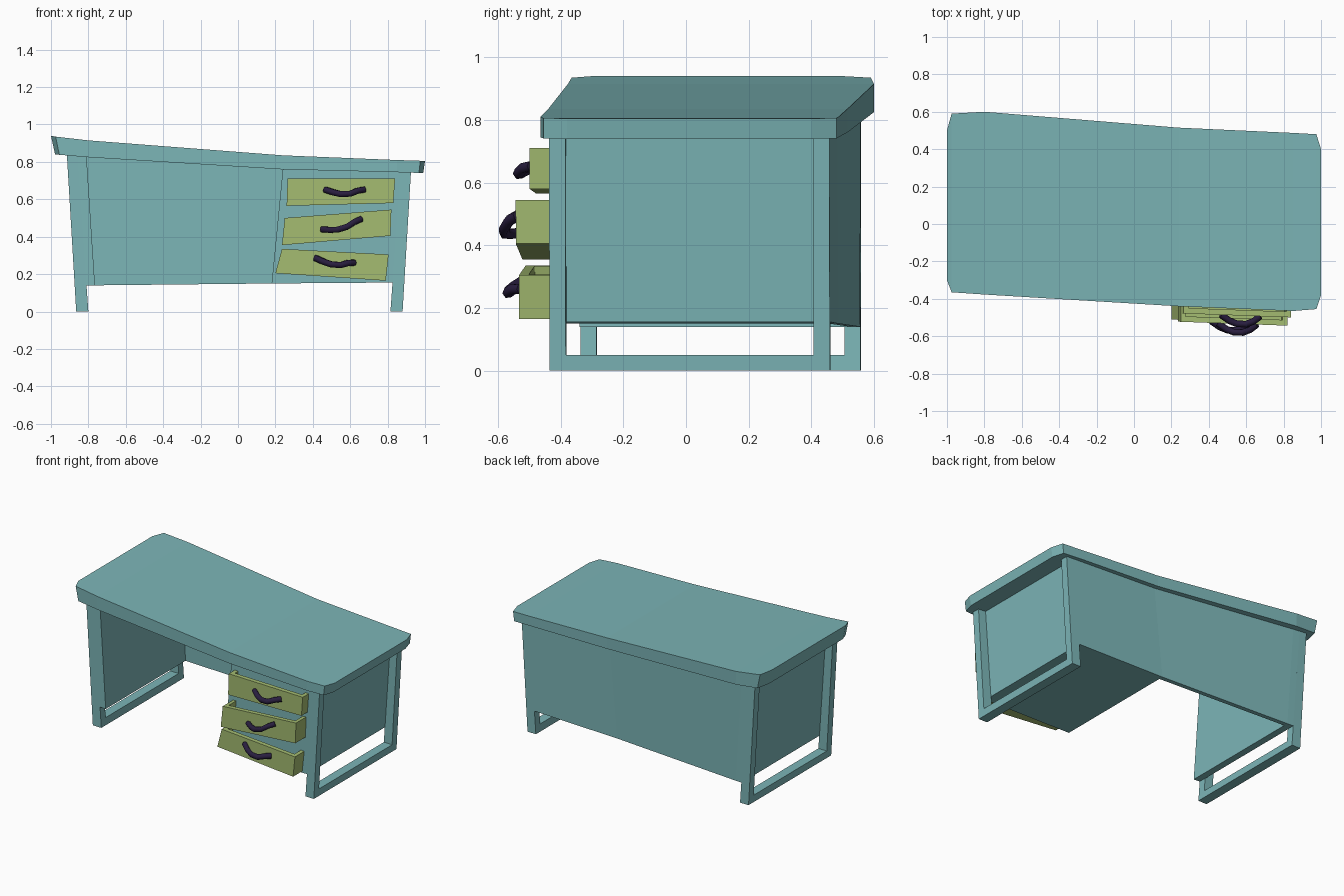
import bpy, bmesh
from mathutils import Vector

if "Cube" in bpy.data.objects:
    bpy.data.objects.remove(bpy.data.objects["Cube"])

def material(name, rgb):
    m = bpy.data.materials.new(name)
    m.diffuse_color = (*rgb, 1)
    m.use_nodes = True
    m.node_tree.nodes["Principled BSDF"].inputs["Base Color"].default_value = m.diffuse_color
    return m

TEAL = material("teal_paint", (0.20, 0.46, 0.47))
GREEN = material("green_paint", (0.37, 0.50, 0.165))
DARK = material("dark_handle", (0.022, 0.013, 0.05))

# The whole desk is sheared backwards towards its left end
SHEAR = [(-1, .115), (-.8, .1125), (.24, .0375), (1, .01)]

def dy(x):
    for (x0, a), (x1, b) in zip(SHEAR, SHEAR[1:]):
        if x <= x1:
            return a + (b - a) * (x - x0) / (x1 - x0)
    return SHEAR[-1][1]

def finish(bm, name, mat):
    bmesh.ops.recalc_face_normals(bm, faces=bm.faces)
    me = bpy.data.meshes.new(name)
    bm.to_mesh(me)
    bm.free()
    me.materials.append(mat)
    ob = bpy.data.objects.new(name, me)
    bpy.context.collection.objects.link(ob)
    return ob

def prisms(name, mat, pieces):
    """Each piece: (front-view profile, front y, back y), following the shear."""
    bm = bmesh.new()
    for prof, y0, y1 in pieces:
        f = [bm.verts.new((x, y0 + dy(x), z)) for x, z in prof]
        b = [bm.verts.new((x, y1 + dy(x), z)) for x, z in prof]
        bm.faces.new(f)
        bm.faces.new(b)
        n = len(f)
        for i in range(n):
            j = (i + 1) % n
            bm.faces.new((f[i], f[j], b[j], b[i]))
    return finish(bm, name, mat)

# Sloping top: stations of x, bottom x, front y, back y, top z, bottom z
STATIONS = [(-1, -.978, -.30, .50, .94, .84), (-.975, -.955, -.365, .59, .935, .838),
            (-.8, -.8, -.377, .60, .915, .825), (.24, .24, -.44, .515, .835, .76),
            (.85, .85, -.465, .487, .81, .745), (.975, .967, -.455, .48, .806, .741),
            (1, .99, -.38, .40, .805, .74)]
bm = bmesh.new()
rings = [[bm.verts.new(p) for p in ((x, f, t), (x, b, t), (xb, b, u), (xb, f, u))]
         for x, xb, f, b, t, u in STATIONS]
for r, s in zip(rings, rings[1:]):
    for i in range(4):
        j = (i + 1) % 4
        bm.faces.new((r[i], r[j], s[j], s[i]))
bm.faces.new(rings[0])
bm.faces.new(rings[-1])
finish(bm, "desk_top", TEAL)

# Splayed side frames: two legs and a floor rail each
FRONT, BACK, LEG = -.45, .445, .052
SIDES = {"left": [(-.915, .84), (-.86, .835), (-.80, 0), (-.865, 0)],
         "right": [(.925, .75), (.87, .755), (.815, 0), (.88, 0)]}
for side, prof in SIDES.items():
    outer, inner, inner0, outer0 = [Vector(p) for p in prof]
    rail = [outer0.lerp(outer, .05 / outer.y), inner0.lerp(inner, .05 / inner.y), inner0, outer0]
    prisms(side + "_frame", TEAL, [(prof, FRONT, FRONT + LEG), (prof, BACK - LEG, BACK),
                                   (rail, FRONT + LEG, BACK - LEG)])

# Body: left side panel, back panel, drawer cabinet
prisms("side_panel", TEAL, [([(-.86, .835), (-.81, .832), (-.765, .14), (-.812, .14)], FRONT, BACK)])
prisms("back_panel", TEAL, [([(-.81, .832), (.24, .765), (.18, .15), (-.765, .14)], BACK - .03, BACK)])
prisms("drawer_cabinet", TEAL, [([(.24, .765), (.87, .75), (.828, .155), (.18, .15)], FRONT, BACK)])

# Drawers: front corners (top left, top right, bottom right, bottom left), front y, handle centre, tilt
DRAWERS = {
    "top": ([(.265, .71), (.84, .71), (.83, .58), (.26, .565)], -.515, (.57, .64), 0),
    "middle": ([(.25, .50), (.82, .545), (.815, .405), (.235, .355)], -.56, (.553, .455), .26),
    "bottom": ([(.235, .335), (.805, .305), (.79, .165), (.20, .205)], -.55, (.518, .262), -.12)}
for name, (quad, y, (cx, cz), tilt) in DRAWERS.items():
    tl, tr, br, bl = [Vector(p) for p in quad]

    def part(u0, u1, v0, v1):
        return [bl.lerp(br, u).lerp(tl.lerp(tr, u), v)
                for u, v in ((u0, v1), (u1, v1), (u1, v0), (u0, v0))]

    prisms(name + "_drawer", GREEN, [(part(0, 1, 0, 1), y, y + .03),
                                     (part(0, .045, 0, 1), y + .03, -.40),
                                     (part(.955, 1, 0, 1), y + .03, -.40),
                                     (part(.045, .955, 0, .15), y + .03, -.40)])
    # Bowed handle
    cu = bpy.data.curves.new(name + "_handle", 'CURVE')
    cu.dimensions = '3D'
    cu.bevel_depth = .018
    cu.bevel_resolution = 1
    cu.use_fill_caps = True
    path = [(-.105, .012, 0), (-.06, -.003, -.03), (-.02, -.012, -.045),
            (.03, -.01, -.045), (.07, .006, -.028), (.105, .012, 0)]
    sp = cu.splines.new('POLY')
    sp.points.add(len(path) - 1)
    for p, (s, dz, out) in zip(sp.points, path):
        p.co = (cx + s, y + dy(cx + s) + out, cz + dz + tilt * s, 1)
    cu.materials.append(DARK)
    ob = bpy.data.objects.new(name + "_handle", cu)
    bpy.context.collection.objects.link(ob)
    bpy.ops.object.select_all(action='DESELECT')
    ob.select_set(True)
    bpy.context.view_layer.objects.active = ob
    bpy.ops.object.convert(target='MESH')
